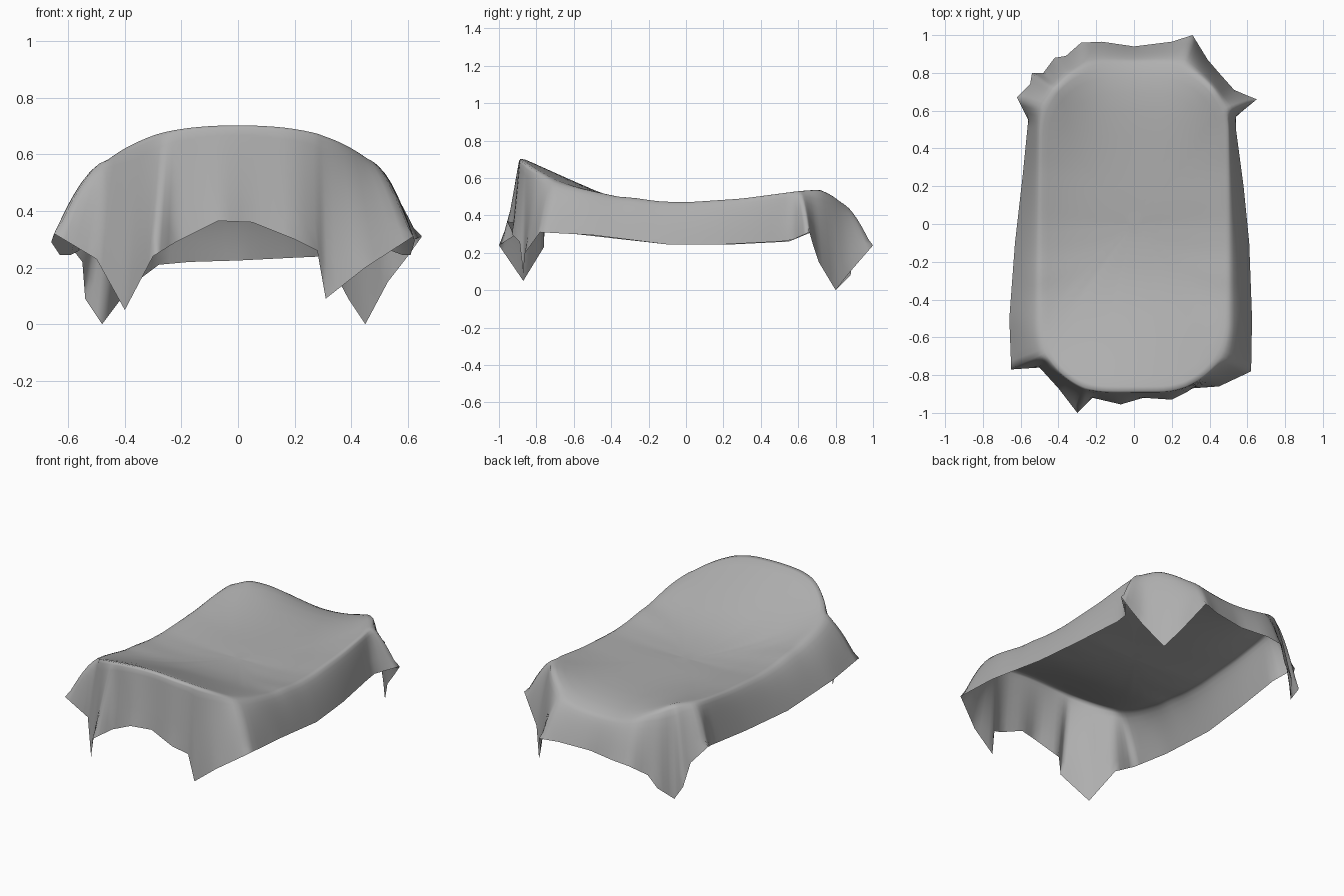
import bpy, bmesh, math
from mathutils import Vector

if "Cube" in bpy.data.objects:
    bpy.data.objects.remove(bpy.data.objects["Cube"])

# Hem of the draped cover, anticlockwise seen from above (x, y, z)
HEM = [(.54, .50, .26), (.54, .57, .27), (.65, .66, .31), (.60, .68, .24), (.53, .71, .15), (.45, .80, .0),
       (.39, .87, .09), (.31, 1.0, .24), (.20, .965, .235), (.0, .94, .225), (-.17, .965, .22),
       (-.28, .96, .21), (-.36, .89, .15), (-.42, .88, .08), (-.48, .80, .0), (-.54, .80, .09),
       (-.55, .74, .22), (-.62, .67, .31), (-.56, .55, .26), (-.59, .25, .245), (-.63, -.10, .245),
       (-.66, -.50, .29), (-.65, -.77, .32), (-.50, -.76, .23), (-.40, -.87, .05), (-.30, -1.0, .24),
       (-.22, -.92, .29), (-.07, -.955, .365), (.05, -.92, .36), (.20, -.93, .30), (.28, -.89, .26),
       (.31, -.87, .09), (.45, -.86, .20), (.62, -.78, .31), (.625, -.50, .295), (.61, -.10, .245),
       (.58, .20, .245)]
# Height of the rim along its length (y, z)
SPINE = [(-.9, .712), (-.86, .705), (-.7, .65), (-.5, .57), (-.35, .51), (-.15, .48),
         (0, .475), (.3, .495), (.6, .535), (.72, .545), (.8, .535), (.88, .51)]


def height(x, y):
    y = max(SPINE[0][0], min(SPINE[-1][0], y))
    for (a, za), (b, zb) in zip(SPINE, SPINE[1:]):
        if y <= b:
            z = za + (zb - za) * (y - a) / (b - a)
            break
    w = max(0, min(1, (-y - .3) / .4))
    sag = .085 * (max(0, y) / .8) ** 2 * max(0, 1 - (x / .42) ** 2)
    return z - .29 * w * x * x - sag


def ridge(p):
    # Nearest point on the rounded rectangle of the body
    r = .36
    q = Vector((max(-.5 + r, min(.5 - r, p.x)), max(-.89 + r, min(.85 - r, p.y))))
    d = Vector((p.x, p.y)) - q
    return q + d.normalized() * r


# Subdivide the hem evenly
hem = []
for i, a in enumerate(HEM):
    a, b = Vector(a), Vector(HEM[(i + 1) % len(HEM)])
    n = max(2, math.ceil((b - a).length / .05))
    hem += [a.lerp(b, k / n) for k in range(n)]
rim = [ridge(p) for p in hem]

bm = bmesh.new()
rings = []
# Dished top surface, from the middle outwards
for k in (.1, .25, .4, .55, .7, .82, .92, .97, 1):
    ring = []
    for c in rim:
        x, y = c.x * k, c.y * k
        dip = .035 * (1 - k ** 4) if k < 1 else .004
        ring.append(bm.verts.new((x, y, height(x, y) - dip)))
    rings.append(ring)
# Hanging skirt, rounding over the ridge and falling to the hem; steeper at the front
for s in (.06, .15, .28, .42, .56, .7, .85, 1):
    ring = []
    for c, p in zip(rim, hem):
        e = .75 + .4 * max(0, min(1, (-p.y - .78) / .1))
        xy = c.lerp(Vector((p.x, p.y)), s ** e)
        z0 = height(c.x, c.y)
        ring.append(bm.verts.new((xy.x, xy.y, z0 + (p.z - z0) * s ** 1.15)))
    rings.append(ring)

count = len(rim)
for a, b in zip(rings, rings[1:]):
    for i in range(count):
        j = (i + 1) % count
        bm.faces.new((a[i], b[i], b[j], a[j]))
mid = bm.verts.new((0, 0, height(0, 0) - .035))
for i in range(count):
    bm.faces.new((mid, rings[0][i], rings[0][(i + 1) % count]))

# Relax the top and skirt so the folds read as soft cloth, keeping the hem
inner = [v for ring in rings[1:-1] for v in ring]
for _ in range(3):
    bmesh.ops.smooth_vert(bm, verts=inner, factor=.3,
                          use_axis_x=True, use_axis_y=True, use_axis_z=True)

mesh = bpy.data.meshes.new("draped_cover")
bm.to_mesh(mesh)
bm.free()
mesh.shade_smooth()
cover = bpy.data.objects.new("draped_cover", mesh)
bpy.context.collection.objects.link(cover)

# Mid grey cloth
cloth = bpy.data.materials.new("grey_cloth")
cloth.diffuse_color = (.43, .43, .43, 1)
cloth.use_nodes = True
cloth.node_tree.nodes["Principled BSDF"].inputs["Base Color"].default_value = cloth.diffuse_color
mesh.materials.append(cloth)
